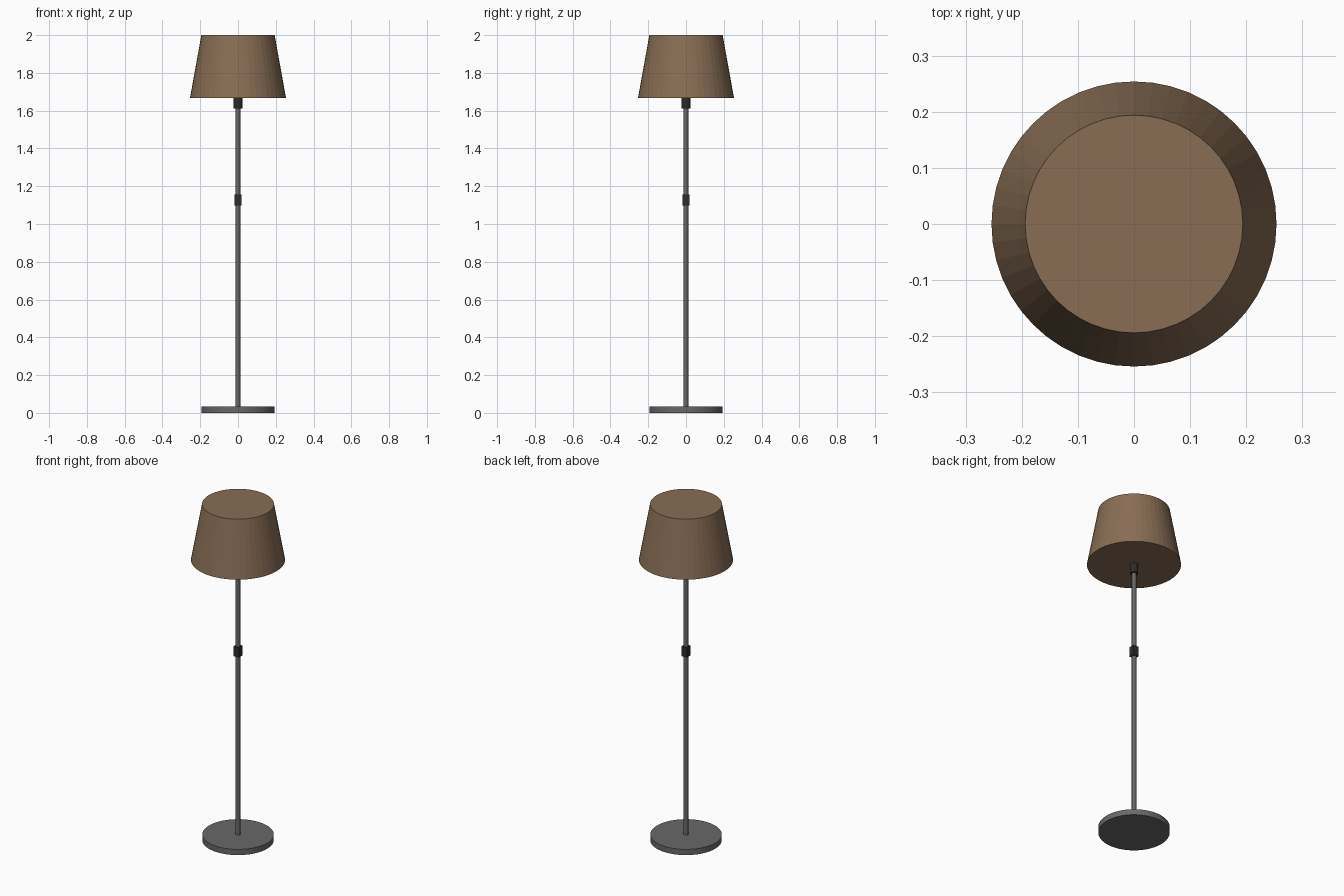
import bpy

if "Cube" in bpy.data.objects:
    bpy.data.objects.remove(bpy.data.objects["Cube"])


def material(name, rgb):
    mat = bpy.data.materials.new(name)
    mat.diffuse_color = (*rgb, 1)
    mat.use_nodes = True
    mat.node_tree.nodes["Principled BSDF"].inputs["Base Color"].default_value = mat.diffuse_color
    return mat


brown = material("shade_fabric", (0.25, 0.155, 0.09))
grey = material("metal", (0.14, 0.14, 0.14))
dark = material("dark_fitting", (0.025, 0.025, 0.025))


def cone(name, r1, r2, z0, z1, sides, mat):
    bpy.ops.mesh.primitive_cone_add(vertices=sides, radius1=r1, radius2=r2,
                                    depth=z1 - z0, location=(0, 0, (z0 + z1) / 2))
    obj = bpy.context.object
    obj.name = name
    obj.data.materials.append(mat)
    return obj


# Round foot and upright pole
cone("base", 0.193, 0.193, 0, 0.034, 48, grey)
cone("pole", 0.0125, 0.0125, 0.034, 1.64, 16, grey)

# Square switch block halfway up the pole
bpy.ops.mesh.primitive_cube_add(size=1, location=(0, 0, 1.126))
switch = bpy.context.object
switch.name = "switch_block"
switch.scale = (0.036, 0.036, 0.058)
switch.data.materials.append(dark)

# Lamp holder under the shade
cone("lamp_holder", 0.023, 0.023, 1.612, 1.70, 16, dark)

# Closed tapered shade
cone("lampshade", 0.254, 0.194, 1.668, 2.0, 48, brown)
